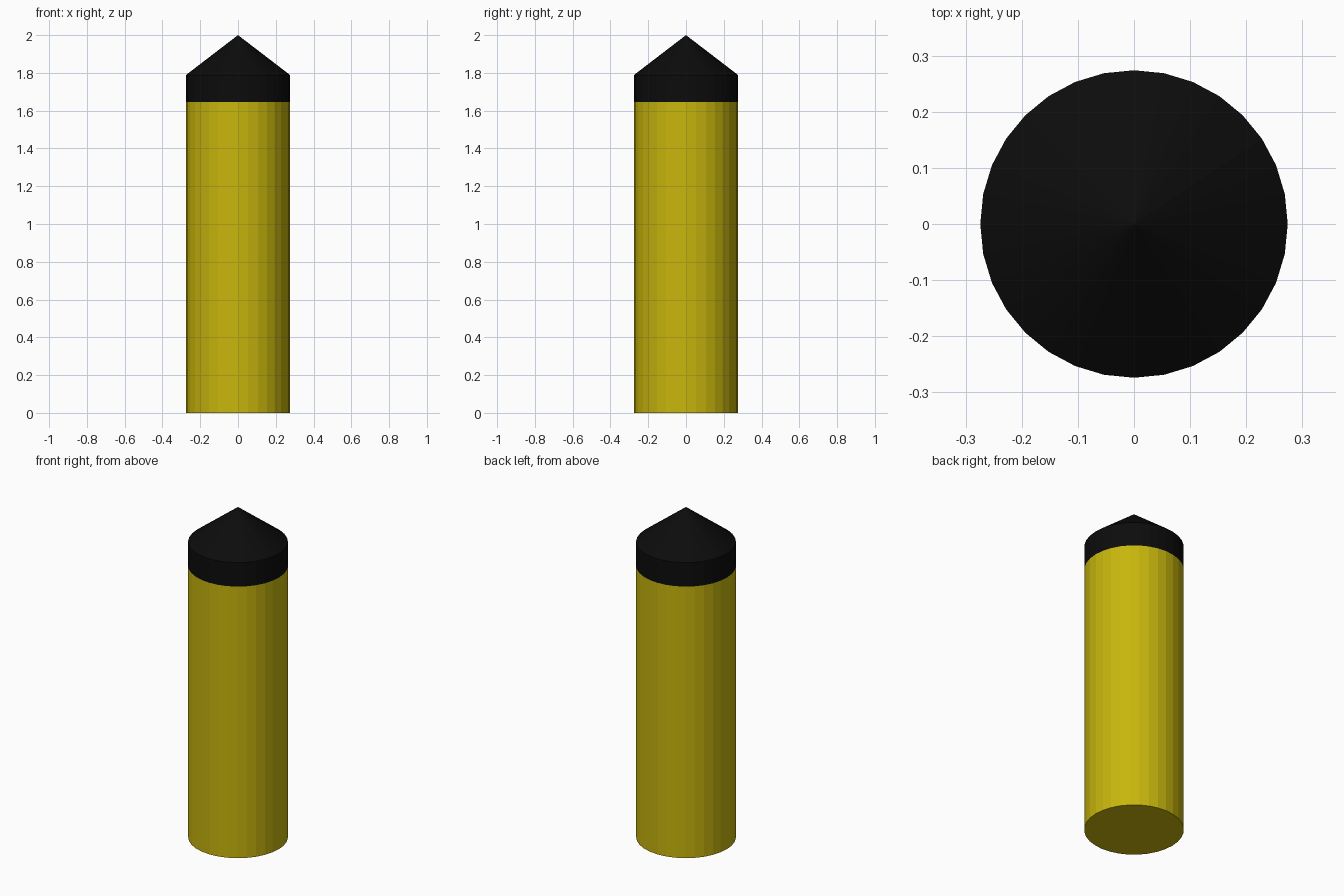
import bpy, bmesh
from math import cos, sin, pi

if "Cube" in bpy.data.objects:
    bpy.data.objects.remove(bpy.data.objects["Cube"])

SIDES = 32
RADIUS = 0.274


def material(name, rgb):
    mat = bpy.data.materials.new(name)
    mat.diffuse_color = (*rgb, 1)
    mat.use_nodes = True
    mat.node_tree.nodes["Principled BSDF"].inputs["Base Color"].default_value = mat.diffuse_color
    return mat


def lathe(name, profile, mat):
    """Revolve (radius, z) points around z; radius 0 makes a pole."""
    bm = bmesh.new()
    rings = []
    for r, z in profile:
        n = SIDES if r else 1
        rings.append([bm.verts.new((r * cos(2 * pi * i / SIDES),
                                    r * sin(2 * pi * i / SIDES), z))
                      for i in range(n)])
    for a, b in zip(rings, rings[1:]):
        for i in range(SIDES):
            j = (i + 1) % SIDES
            if len(b) == 1:
                bm.faces.new((a[i], a[j], b[0]))
            elif len(a) == 1:
                bm.faces.new((a[0], b[j], b[i]))
            else:
                bm.faces.new((a[i], a[j], b[j], b[i]))
    mesh = bpy.data.meshes.new(name)
    bm.to_mesh(mesh)
    bm.free()
    mesh.materials.append(mat)
    obj = bpy.data.objects.new(name, mesh)
    bpy.context.collection.objects.link(obj)
    return obj


# Yellow post with closed base
lathe("post", [(0, 0), (RADIUS, 0), (RADIUS, 1.645)],
      material("yellow", (0.575, 0.466, 0.004)))

# Black band and conical tip
lathe("pointed_cap", [(RADIUS, 1.645), (RADIUS, 1.79), (0, 2.0)],
      material("black", (0.0036, 0.0036, 0.0036)))
